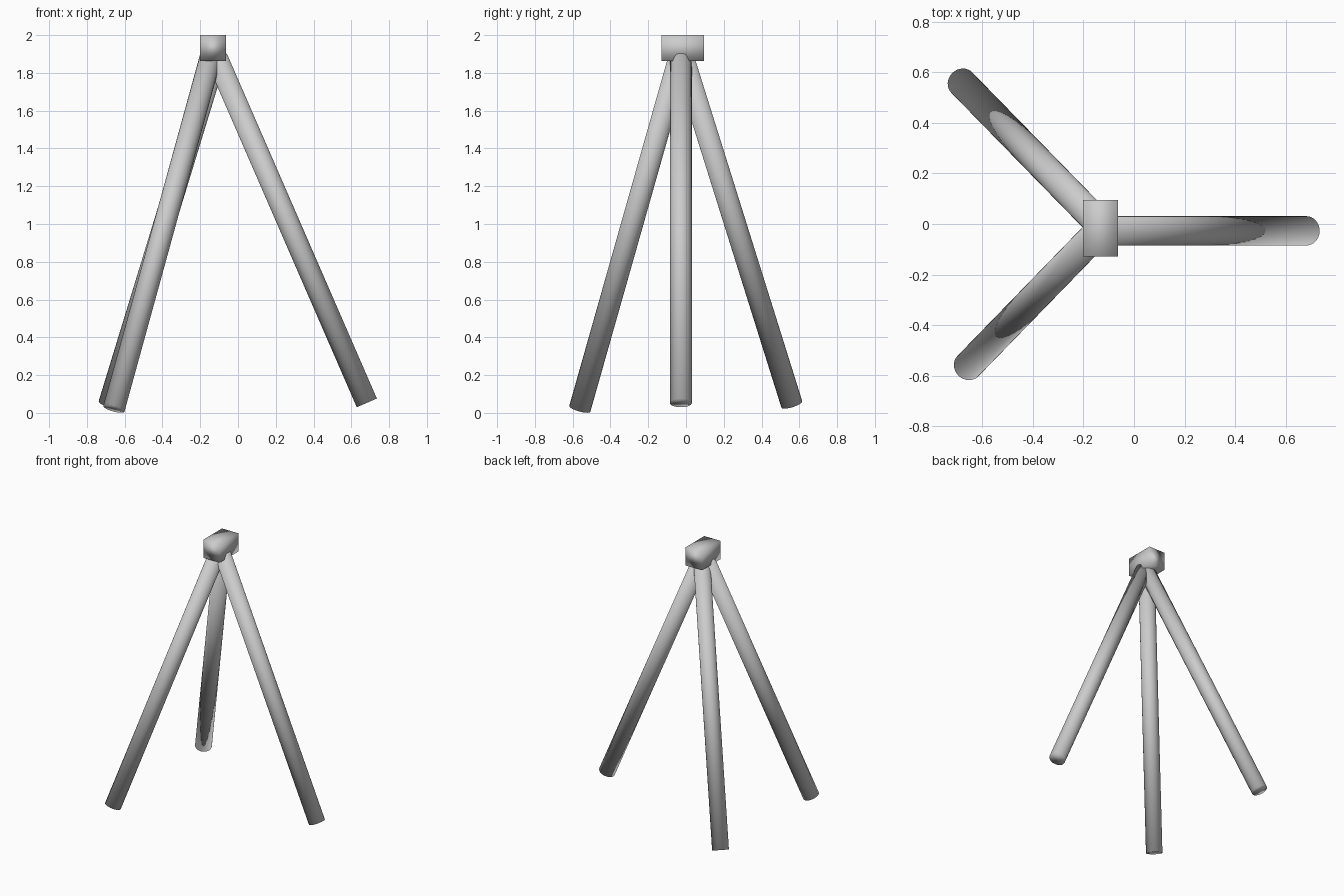
import bpy
from mathutils import Vector

if "Cube" in bpy.data.objects:
    bpy.data.objects.remove(bpy.data.objects["Cube"])

RADIUS = 0.058


def smooth(obj):
    for p in obj.data.polygons:
        p.use_smooth = True


def leg(name, bottom, top):
    """Straight round pole between two points."""
    a, b = Vector(bottom), Vector(top)
    axis = b - a
    bpy.ops.mesh.primitive_cylinder_add(vertices=32, radius=RADIUS,
                                        depth=axis.length, location=(a + b) / 2)
    obj = bpy.context.object
    obj.name = name
    obj.rotation_euler = axis.to_track_quat('Z', 'Y').to_euler()
    smooth(obj)


# Three splayed legs meeting inside the head block
leg("right_leg", (0.682, -0.027, 0.053), (-0.112, -0.027, 1.879))
leg("front_left_leg", (-0.657, -0.562, 0.022), (-0.14, -0.03, 1.9))
leg("back_left_leg", (-0.682, 0.56, 0.046), (-0.118, -0.018, 1.89))

# Head block, softly shaded
bpy.ops.mesh.primitive_cube_add(size=1, location=(-0.132, -0.017, 1.931))
head = bpy.context.object
head.name = "head_block"
head.scale = (0.138, 0.224, 0.138)
smooth(head)
